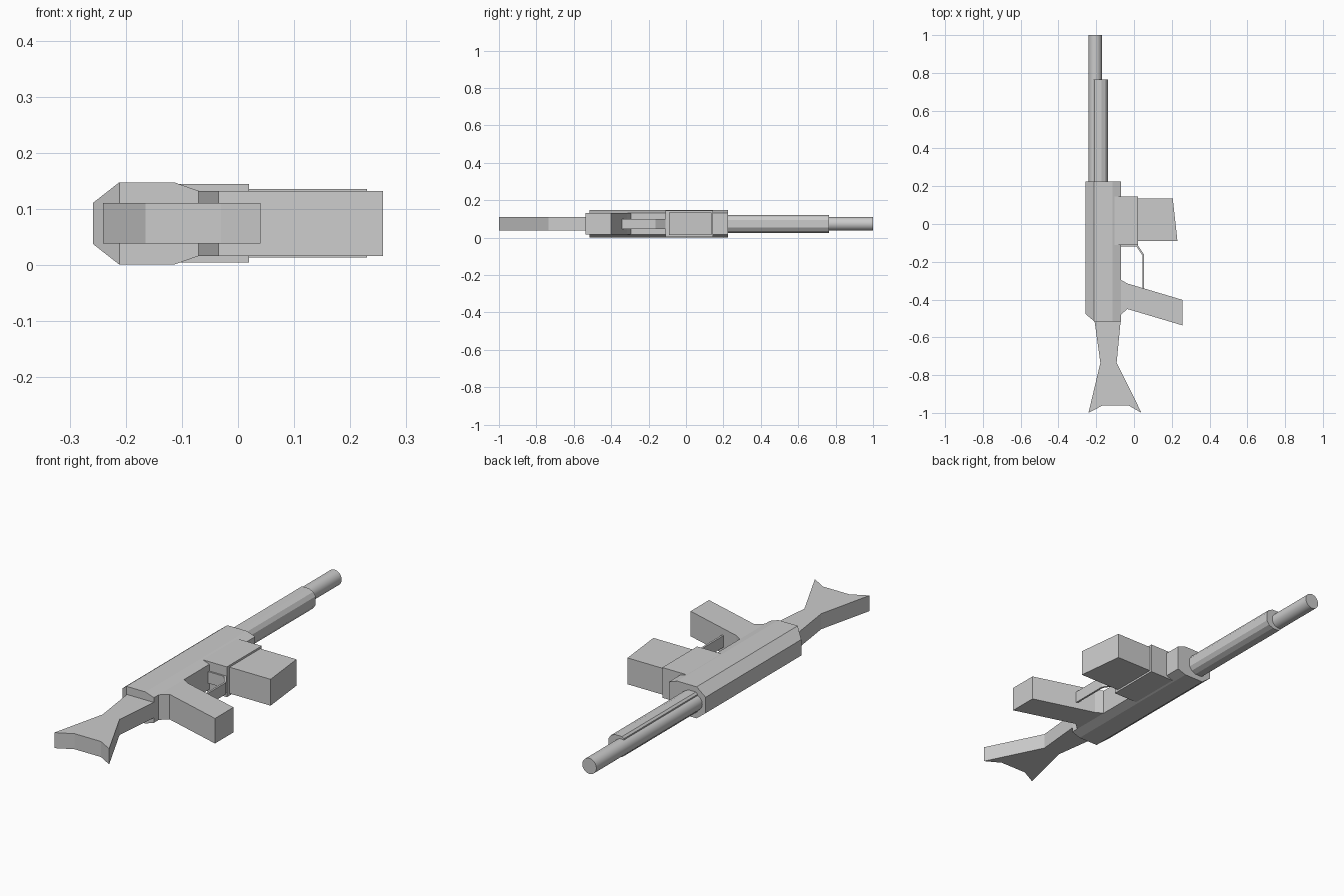
import bpy, bmesh, math
from mathutils import Vector

if "Cube" in bpy.data.objects:
    bpy.data.objects.remove(bpy.data.objects["Cube"])

ZC = 0.074  # mid-plane height


def finish(bm, name):
    bmesh.ops.recalc_face_normals(bm, faces=bm.faces)
    mesh = bpy.data.meshes.new(name)
    bm.to_mesh(mesh)
    bm.free()
    ob = bpy.data.objects.new(name, mesh)
    bpy.context.collection.objects.link(ob)
    return ob


def prism(points, step):
    """Closed polygon of 3D points swept along a vector."""
    bm = bmesh.new()
    face = bm.faces.new([bm.verts.new(p) for p in points])
    out = bmesh.ops.extrude_face_region(bm, geom=[face])
    moved = [g for g in out["geom"] if isinstance(g, bmesh.types.BMVert)]
    bmesh.ops.translate(bm, verts=moved, vec=step)
    return bm


def plate(name, outline, half):
    """Top-view outline given thickness about the mid-plane."""
    return finish(prism([(x, y, ZC - half) for x, y in outline], (0, 0, 2 * half)), name)


def rail(half_section, y0, y1):
    """Section (x, half height), mirrored about the mid-plane, swept along y."""
    pts = [(x, y0, ZC + h) for x, h in half_section]
    pts += [(x, y0, ZC - h) for x, h in reversed(half_section)]
    return prism(pts, (0, y1 - y0, 0))


# Receiver with chamfered section and slanted rear corner
bm = rail([(-0.258, 0.037), (-0.212, 0.073), (-0.113, 0.073), (-0.07, 0.058)], -0.515, 0.225)
cut = bmesh.ops.bisect_plane(bm, geom=bm.verts[:] + bm.edges[:] + bm.faces[:], dist=1e-5,
                             plane_co=Vector((-0.211, -0.515, ZC)),
                             plane_no=Vector((-0.040, -0.047, 0)), clear_outer=True)
bmesh.ops.holes_fill(bm, edges=[e for e in bm.edges if e.is_boundary])
finish(bm, "receiver")

# Handguard beside the barrel
finish(rail([(-0.217, 0.040), (-0.208, 0.048), (-0.172, 0.048), (-0.15, 0.038), (-0.138, 0.02)],
            0.2, 0.765), "handguard")

# Barrel
bpy.ops.mesh.primitive_cylinder_add(vertices=32, radius=0.036, depth=0.8,
                                    location=(-0.205, 0.6, ZC), rotation=(math.pi / 2, 0, 0))
bpy.context.object.name = "barrel"
bpy.ops.object.shade_smooth_by_angle(angle=math.radians(30))

# Magazine housing and magazine
plate("magazine_housing", [(-0.13, -0.11), (0.02, -0.11), (0.02, 0.145), (-0.13, 0.145)], 0.070)
plate("magazine", [(0.0, -0.09), (0.23, -0.09), (0.205, 0.135), (0.0, 0.135)], 0.061)

# Grip with flared root
plate("grip", [(-0.08, -0.295), (-0.07, -0.295), (-0.035, -0.315), (0.258, -0.402),
               (0.258, -0.537), (-0.035, -0.45), (-0.07, -0.48), (-0.08, -0.48)], 0.058)

# Trigger guard strap
plate("trigger_guard", [(-0.08, -0.108), (0.017, -0.108), (0.053, -0.162), (0.053, -0.345),
                        (0.044, -0.345), (0.044, -0.165), (0.012, -0.118), (-0.08, -0.118)], 0.027)

# Stock with forked butt
plate("stock", [(-0.21, -0.505), (-0.07, -0.505), (-0.092, -0.735), (0.04, -1.0), (-0.03, -0.96),
                (-0.165, -0.96), (-0.241, -1.0), (-0.178, -0.735)], 0.036)
